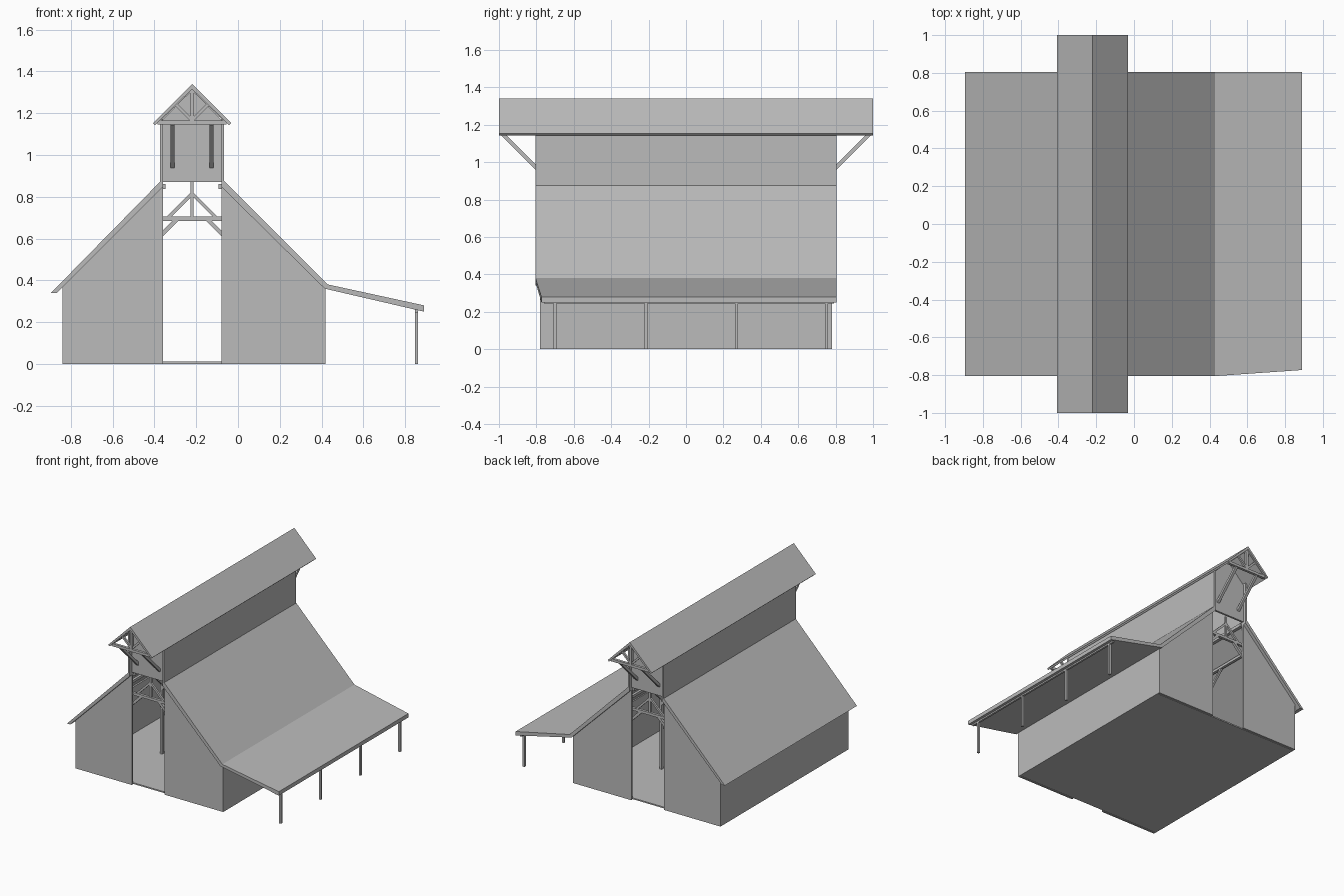
import bpy, bmesh
from mathutils import Vector

cube = bpy.data.objects.get("Cube")
if cube:
    bpy.data.objects.remove(cube, do_unlink=True)

grey = bpy.data.materials.new("plain_grey")
grey.use_nodes = True
grey.diffuse_color = (0.5, 0.5, 0.5, 1)
grey.node_tree.nodes["Principled BSDF"].inputs["Base Color"].default_value = (0.5, 0.5, 0.5, 1)

CX = -0.22            # centre line of the aisle and tower
WALL, ROOF, RIDGE = 0.78, 0.805, 1.0   # half lengths along y


def finish(name, bm):
    bmesh.ops.recalc_face_normals(bm, faces=bm.faces)
    me = bpy.data.meshes.new(name)
    bm.to_mesh(me)
    bm.free()
    me.materials.append(grey)
    ob = bpy.data.objects.new(name, me)
    bpy.context.collection.objects.link(ob)
    return ob


def prism(name, profile, y0, y1):
    """Extrude an x-z profile along y."""
    bm = bmesh.new()
    face = bm.faces.new([bm.verts.new((x, y0, z)) for x, z in profile])
    out = bmesh.ops.extrude_face_region(bm, geom=[face])
    moved = [v for v in out["geom"] if isinstance(v, bmesh.types.BMVert)]
    bmesh.ops.translate(bm, verts=moved, vec=(0, y1 - y0, 0))
    return finish(name, bm)


def box(name, x0, x1, y0, y1, z0, z1):
    return prism(name, [(x0, z0), (x1, z0), (x1, z1), (x0, z1)], y0, y1)


def beam(name, a, b, w=0.02):
    """Square timber between two points."""
    a, b = Vector(a), Vector(b)
    d = (b - a).normalized()
    u = Vector((0, 1, 0)) if abs(d.y) < 0.01 else Vector((1, 0, 0))
    v = d.cross(u).normalized()
    bm = bmesh.new()
    ring = [(-1, -1), (1, -1), (1, 1), (-1, 1)]
    ends = [[bm.verts.new(p + (u * i + v * j) * w / 2) for i, j in ring] for p in (a, b)]
    for e in ends:
        bm.faces.new(e)
    for k in range(4):
        n = (k + 1) % 4
        bm.faces.new([ends[0][k], ends[0][n], ends[1][n], ends[1][k]])
    return finish(name, bm)


# Floor and long side walls
box("floor", -0.84, 0.42, -0.76, 0.76, 0.0, 0.01)
box("right_side_wall", -0.84, -0.825, -WALL, WALL, 0, 0.37)
box("left_side_wall", 0.405, 0.42, -WALL, WALL, 0, 0.36)

# End walls on both sides of the open aisle, and the tower ends
for end, s in (("front", -1), ("back", 1)):
    y0, y1 = s * WALL, s * (WALL - 0.015)
    prism(end + "_right_wall", [(-0.84, 0), (-0.36, 0), (-0.36, 0.85), (-0.84, 0.37)], y0, y1)
    prism(end + "_left_wall", [(-0.08, 0), (0.42, 0), (0.42, 0.36), (-0.08, 0.85)], y0, y1)
    prism(end + "_tower_wall", [(-0.36, 0.87), (-0.08, 0.87), (-0.08, 1.17),
                                (CX, 1.31), (-0.36, 1.17)], y0, y1)

# Main roof slopes
prism("right_roof", [(-0.895, 0.34), (-0.868, 0.34), (-0.36, 0.848), (-0.36, 0.885),
                     (-0.37, 0.875)], -ROOF, ROOF)
prism("left_roof", [(-0.08, 0.848), (0.415, 0.36), (0.43, 0.38), (-0.065, 0.875),
                    (-0.08, 0.885)], -ROOF, ROOF)

# Lean-to roof, with its outer front corner set back
shed = prism("lean_to_roof", [(0.43, 0.38), (0.415, 0.36), (0.89, 0.25), (0.89, 0.28)], -ROOF, ROOF)
for v in shed.data.vertices:
    if v.co.x > 0.8 and v.co.y < 0:
        v.co.y = -0.773
beam("lean_to_beam", (0.855, -0.76, 0.253), (0.855, 0.79, 0.253), 0.015)
for y in (-0.7, -0.215, 0.27, 0.75):
    beam("lean_to_post", (0.855, y, 0), (0.855, y, 0.25), 0.016)

# Tower side walls and the long raised roof
box("tower_right_wall", -0.373, -0.36, -ROOF, ROOF, 0.85, 1.18)
box("tower_left_wall", -0.08, -0.067, -ROOF, ROOF, 0.85, 1.18)
prism("tower_roof", [(CX, 1.34), (CX - 0.187, 1.153), (CX - 0.177, 1.143), (CX, 1.315),
                     (CX + 0.177, 1.143), (CX + 0.187, 1.153)], -RIDGE, RIDGE)

# Open gable trusses with their braces under the overhangs
for s in (-1, 1):
    y = s * 0.98
    beam("gable_tie", (CX - 0.165, y, 1.155), (CX + 0.165, y, 1.155))
    beam("gable_king_post", (CX, y, 1.155), (CX, y, 1.32))
    for m in (-1, 1):
        beam("gable_strut", (CX, y, 1.165), (CX + m * 0.08, y, 1.245), 0.015)
        beam("gable_rafter", (CX + m * 0.165, y, 1.16), (CX, y, 1.318), 0.015)
        beam("overhang_brace", (CX + m * 0.093, s * 0.775, 0.945),
             (CX + m * 0.093, y, 1.15))

# Aisle frames: tie, king post, struts and knee braces
for y in (-0.75, -0.25, 0.25, 0.75):
    beam("aisle_tie", (CX - 0.255, y, 0.695), (CX + 0.255, y, 0.695))
    beam("aisle_king_post", (CX, y, 0.695), (CX, y, 0.87), 0.016)
    for m in (-1, 1):
        beam("aisle_strut", (CX + m * 0.12, y, 0.695), (CX, y, 0.815), 0.016)
        beam("knee_brace", (CX + m * 0.255, y, 0.51), (CX + m * 0.07, y, 0.695))
        if abs(y) < 0.5:
            beam("aisle_post", (CX + m * 0.255, y, 0), (CX + m * 0.255, y, 0.72))
            for k in (-1, 1):
                beam("long_brace", (CX + m * 0.255, y, 0.55),
                     (CX + m * 0.255, y + k * 0.15, 0.7), 0.016)

# Long plates on the posts and under the tower walls
for m in (-1, 1):
    beam("post_plate", (CX + m * 0.255, -0.76, 0.705), (CX + m * 0.255, 0.76, 0.705))
    beam("tower_plate", (CX + m * 0.138, -0.76, 0.85), (CX + m * 0.138, 0.76, 0.85), 0.024)
